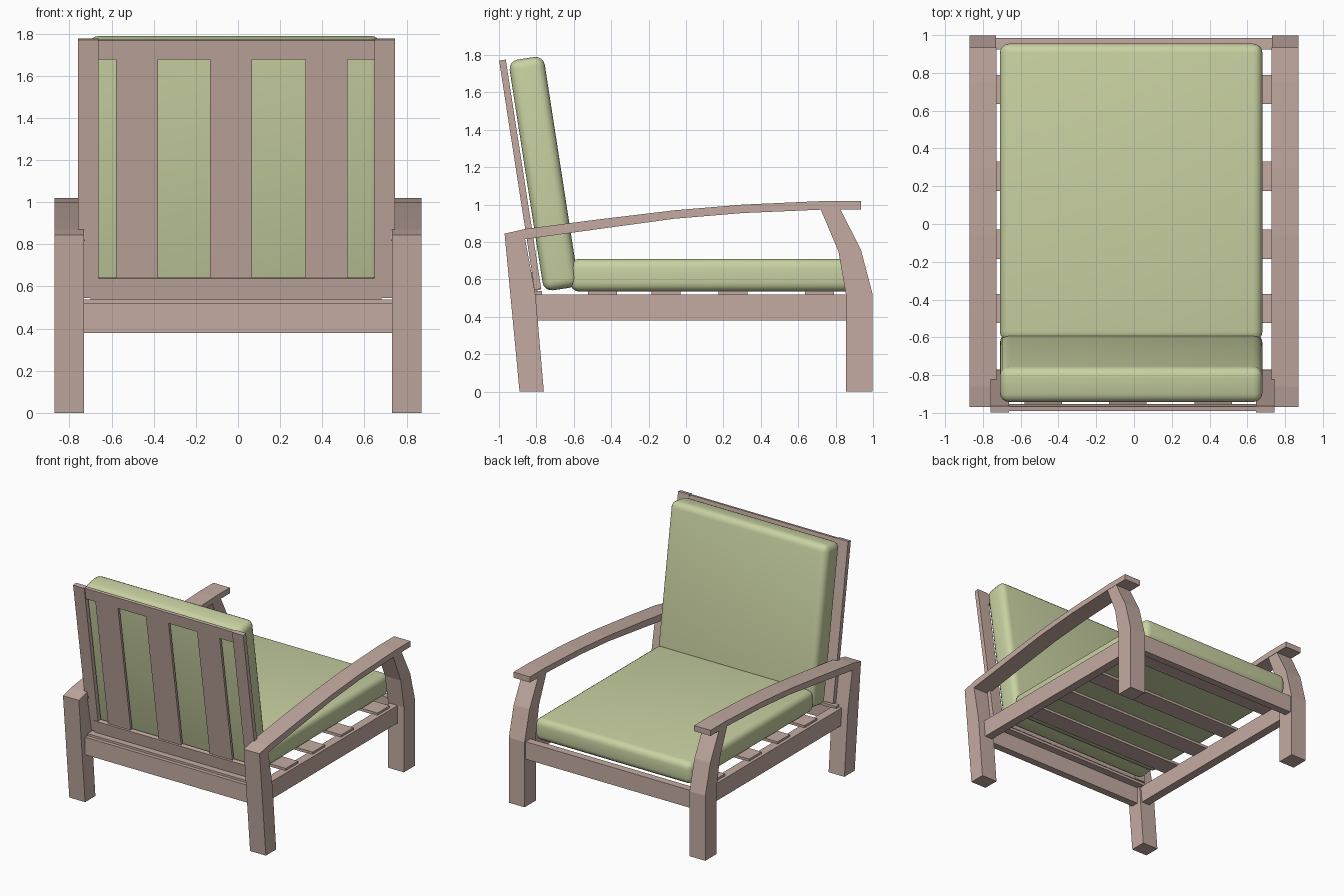
import bpy, bmesh, math
from mathutils import Matrix, Vector

if "Cube" in bpy.data.objects:
    bpy.data.objects.remove(bpy.data.objects["Cube"])


def material(name, rgb):
    m = bpy.data.materials.new(name)
    m.diffuse_color = (*rgb, 1)
    m.use_nodes = True
    m.node_tree.nodes["Principled BSDF"].inputs["Base Color"].default_value = m.diffuse_color
    return m


WOOD = material("pale brown wood", (0.55, 0.41, 0.36))
FABRIC = material("sage green fabric", (0.58, 0.64, 0.36))


def finish(name, bm, mat):
    bmesh.ops.recalc_face_normals(bm, faces=bm.faces)
    me = bpy.data.meshes.new(name)
    bm.to_mesh(me)
    bm.free()
    me.materials.append(mat)
    ob = bpy.data.objects.new(name, me)
    bpy.context.collection.objects.link(ob)
    return ob


def box(name, x, y, z, mat=WOOD, matrix=None):
    """Box from three (min, max) ranges."""
    bm = bmesh.new()
    bmesh.ops.create_cube(bm, size=1)
    for v in bm.verts:
        v.co = Vector([r[0] if c < 0 else r[1] for c, r in zip(v.co, (x, y, z))])
    ob = finish(name, bm, mat)
    if matrix:
        ob.matrix_world = matrix
    return ob


def side_profile(name, pts, x0, x1):
    """Extrude a (y, z) outline between two x positions."""
    bm = bmesh.new()
    f = bm.faces.new([bm.verts.new((x0, y, z)) for y, z in pts])
    ext = bmesh.ops.extrude_face_region(bm, geom=[f])["geom"]
    bmesh.ops.translate(bm, vec=(x1 - x0, 0, 0),
                        verts=[g for g in ext if isinstance(g, bmesh.types.BMVert)])
    return finish(name, bm, WOOD)


def cushion(name, x, y, z, matrix=None):
    ob = box(name, x, y, z, FABRIC, matrix)
    bev = ob.modifiers.new("rounded edges", 'BEVEL')
    bev.width, bev.segments = 0.05, 4
    bpy.context.view_layer.objects.active = ob
    ob.select_set(True)
    bpy.ops.object.modifier_apply(modifier="rounded edges")
    bpy.ops.object.shade_smooth_by_angle(angle=math.radians(40))
    ob.select_set(False)


# Legs, arms and side rails, both sides
REAR_LEG = [(-0.89, 0), (-0.76, 0), (-0.805, 0.52), (-0.86, 0.815),
            (-0.86, 0.87), (-0.97, 0.845)]
FRONT_LEG = [(0.855, 0), (0.998, 0), (0.998, 0.52), (0.935, 0.76), (0.825, 0.975),
             (0.72, 0.975), (0.815, 0.75), (0.855, 0.52)]
ARM = [(-0.86, 0.815), (-0.5, 0.865), (-0.06, 0.925), (0.3, 0.955), (0.72, 0.973),
       (0.935, 0.975), (0.935, 1.02), (0.75, 1.02), (0.3, 1.0), (-0.06, 0.97),
       (-0.5, 0.917), (-0.86, 0.87)]
for side, s in (("left", -1), ("right", 1)):
    side_profile(f"rear_leg_{side}", REAR_LEG, s * 0.73, s * 0.87)
    side_profile(f"front_leg_{side}", FRONT_LEG, s * 0.73, s * 0.87)
    side_profile(f"arm_{side}", ARM, s * 0.727, s * 0.872)
    box(f"side_rail_{side}", sorted((s * 0.745, s * 0.815)), (-0.82, 0.87), (0.38, 0.52))

# Front and rear rails
box("front_rail", (-0.74, 0.74), (0.925, 0.985), (0.38, 0.52))
box("rear_rail", (-0.74, 0.74), (-0.89, -0.83), (0.38, 0.52))

# Seat slats
for i, y in enumerate((-0.86, -0.525, -0.185, 0.175, 0.635)):
    box(f"seat_slat_{i + 1}", (-0.79, 0.79), (y, y + (0.09 if i == 0 else 0.155)),
        (0.515, 0.537))

# Reclined back frame: local z runs up the back, local y = 0 is its rear face
tilt = Matrix.Translation((0, -0.808, 0.535)) @ Matrix.Rotation(math.radians(8.8), 4, 'X')
H = 1.25
box("back_stile_left", (-0.76, -0.662), (0, 0.036), (0.01, H), matrix=tilt)
box("back_stile_right", (0.647, 0.745), (0, 0.036), (0.01, H), matrix=tilt)
box("back_top_rail", (-0.67, 0.655), (0.008, 0.032), (H - 0.095, H - 0.003), matrix=tilt)
box("back_bottom_rail", (-0.70, 0.68), (-0.004, 0.032), (0.005, 0.105), matrix=tilt)
for i, x in enumerate((-0.58, -0.133, 0.32)):
    box(f"back_slat_{i + 1}", (x, x + 0.2), (0.01, 0.03), (0.09, H - 0.08), matrix=tilt)

# Cushions
cushion("seat_cushion", (-0.71, 0.68), (-0.62, 0.955), (0.535, 0.71))
cushion("back_cushion", (-0.71, 0.68), (0.048, 0.238), (-0.008, 1.24), tilt)
